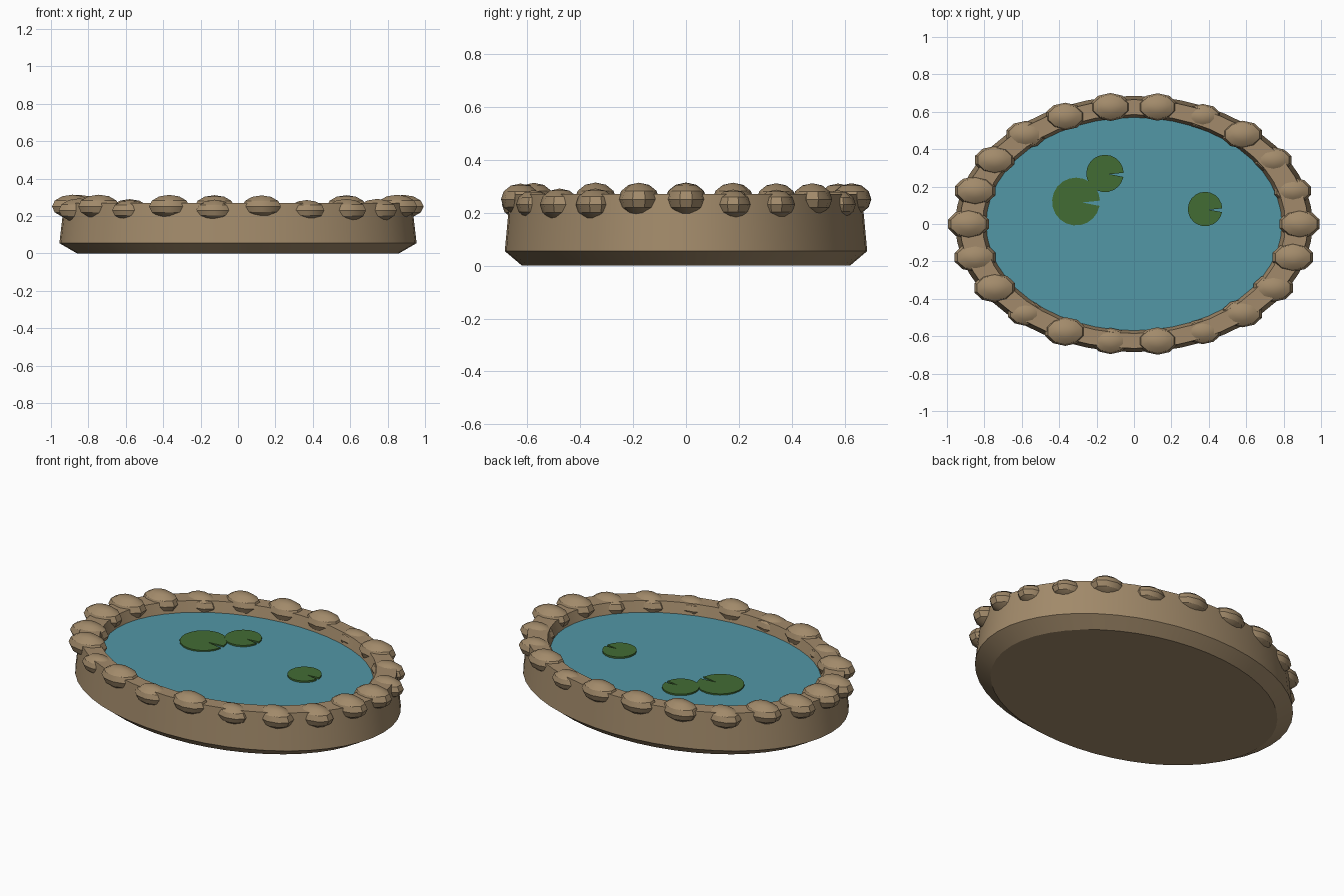
import bpy, bmesh, math
from mathutils import Matrix

if "Cube" in bpy.data.objects:
    bpy.data.objects.remove(bpy.data.objects["Cube"])

def mat(name, col):
    m = bpy.data.materials.new(name)
    m.diffuse_color = (*col, 1)
    m.use_nodes = True
    m.node_tree.nodes["Principled BSDF"].inputs["Base Color"].default_value = m.diffuse_color
    return m

STONE = mat("brown stone", (0.36, 0.255, 0.145))
WATER = mat("pond water", (0.085, 0.31, 0.38))
LEAF = mat("leaf green", (0.055, 0.15, 0.034))

def finish(name, bm, material, smooth=True):
    bmesh.ops.recalc_face_normals(bm, faces=bm.faces)
    me = bpy.data.meshes.new(name)
    bm.to_mesh(me)
    bm.free()
    me.materials.append(material)
    ob = bpy.data.objects.new(name, me)
    bpy.context.collection.objects.link(ob)
    if smooth:
        bpy.ops.object.select_all(action='DESELECT')
        ob.select_set(True)
        bpy.context.view_layer.objects.active = ob
        bpy.ops.object.shade_smooth_by_angle(angle=math.radians(30))
    return ob

def elliptic_lathe(name, profile, material, n=48):
    """Stack of elliptical rings (rx, ry, z), capped at both ends."""
    bm = bmesh.new()
    rings = [[bm.verts.new((rx * math.cos(2 * math.pi * i / n),
                            ry * math.sin(2 * math.pi * i / n), z)) for i in range(n)]
             for rx, ry, z in profile]
    for a, b in zip(rings, rings[1:]):
        for i in range(n):
            j = (i + 1) % n
            bm.faces.new((a[i], a[j], b[j], b[i]))
    bm.faces.new(rings[0])
    bm.faces.new(rings[-1])
    return finish(name, bm, material)

# Basin: chamfered foot, tapering wall, flat rim, recessed inside
elliptic_lathe("basin", [(0.86, 0.62, 0), (0.955, 0.685, 0.055), (0.93, 0.665, 0.27),
                         (0.81, 0.585, 0.27), (0.785, 0.565, 0.19)], STONE)

# Water sheet
elliptic_lathe("water", [(0.795, 0.573, 0.195), (0.795, 0.573, 0.208)], WATER)

# Rim stones: 22 flattened boulders with slightly varied size and height
half_x = [.113, .103, .102, .110, .098, .108, .110, .108, .108, .110, .114,
          .115, .115, .115, .098, .113, .103, .108, .099, .110, .110, .114]
low = {1, 2, 4, 8, 12, 14, 16, 18, 19, 20}
for i, s in enumerate(half_x):
    a = 2 * math.pi * i / 22
    bm = bmesh.new()
    bmesh.ops.create_uvsphere(bm, u_segments=10, v_segments=6, radius=1)
    pos = (0.885 * math.cos(a), 0.632 * math.sin(a), 0.231 if i in low else 0.251)
    bm.transform(Matrix.Translation(pos) @ Matrix.Diagonal((s, s * 0.68, s * 0.55, 1)))
    finish(f"rim_stone_{i + 1}", bm, STONE)

# Lily pads: thin notched discs
for k, (x, y, r) in enumerate([(-.31, .12, .128), (-.155, .27, .10), (.38, .08, .092)]):
    bm = bmesh.new()
    n, gap = 20, 0.13
    pts = [(x + r * 0.25, y - r * 0.04)]
    for i in range(n + 1):
        t = gap * 0.3 + (2 * math.pi - gap * 1.7) * i / n
        pts.append((x + r * math.cos(t), y + r * math.sin(t)))
    face = bm.faces.new([bm.verts.new((px, py, 0.206)) for px, py in pts])
    top = bmesh.ops.extrude_face_region(bm, geom=[face])
    for v in top["geom"]:
        if isinstance(v, bmesh.types.BMVert):
            v.co.z = 0.216 + 0.001 * k
    finish(f"lily_pad_{k + 1}", bm, LEAF, smooth=False)
